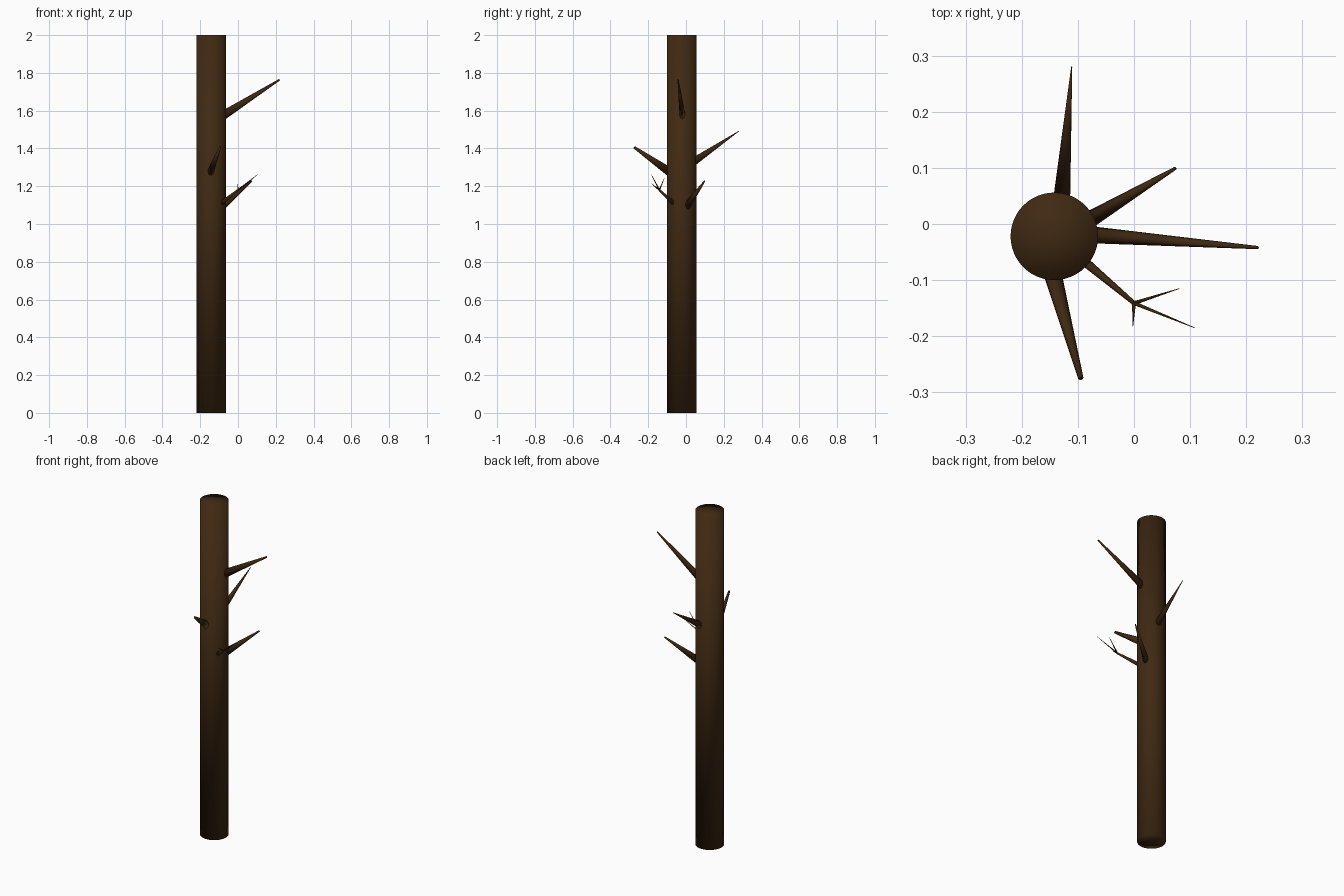
import bpy
from mathutils import Vector, Matrix

cube = bpy.data.objects.get("Cube")
if cube:
    bpy.data.objects.remove(cube)

bark = bpy.data.materials.new("dark_brown_bark")
bark.use_nodes = True
color = (0.05, 0.022, 0.006, 1)
bark.diffuse_color = color
bsdf = bark.node_tree.nodes["Principled BSDF"]
bsdf.inputs["Base Color"].default_value = color
bsdf.inputs["Roughness"].default_value = 0.9


def finish(name):
    obj = bpy.context.object
    obj.name = name
    obj.data.materials.append(bark)
    bpy.ops.object.shade_smooth()
    return obj


def limb(name, start, end, r_start, r_end, height=1.0, sink=0.02, sides=10):
    """Tapered limb, 'height' times as tall as wide, sunk back past its start."""
    start, end = Vector(start), Vector(end)
    axis = (end - start).normalized()
    start = start - axis * sink
    bpy.ops.mesh.primitive_cone_add(vertices=sides, radius1=r_start, radius2=r_end,
                                    depth=(end - start).length)
    obj = finish(name)
    # Local x stays level, local y points up, local z runs along the limb
    side = Vector((0, 0, 1)).cross(axis).normalized()
    up = axis.cross(side)
    frame = Matrix((side, up * height, axis)).transposed()
    obj.data.transform(Matrix.Translation((start + end) / 2) @ frame.to_4x4())


# Trunk, softly shaded around its flat ends
bpy.ops.mesh.primitive_cylinder_add(vertices=48, radius=0.078, depth=2,
                                    end_fill_type='TRIFAN', location=(-0.142, -0.022, 1))
finish("trunk")

# Bare branches
limb("upper_branch", (-0.066, -0.02, 1.583), (0.22, -0.042, 1.764), 0.016, 0.003, 1.5)
limb("back_branch", (-0.128, 0.055, 1.34), (-0.111, 0.28, 1.492), 0.016, 0.001, 1.3)
limb("front_branch", (-0.142, -0.1, 1.285), (-0.095, -0.274, 1.406), 0.017, 0.005, 1.4)
limb("lower_branch", (-0.072, 0.012, 1.105), (0.073, 0.099, 1.228), 0.016, 0.003, 1.4)

# Forked branch with three twigs
fork = (0, -0.141, 1.18)
limb("forked_branch", (-0.082, -0.072, 1.115), fork, 0.009, 0.004, 1.4)
twig_tips = {"left_twig": (0.081, -0.115, 1.242),
             "long_twig": (0.108, -0.185, 1.265),
             "short_twig": (-0.002, -0.182, 1.213)}
for name, tip in twig_tips.items():
    limb(name, fork, tip, 0.004, 0.0006, 1.2, sink=0.002, sides=6)
